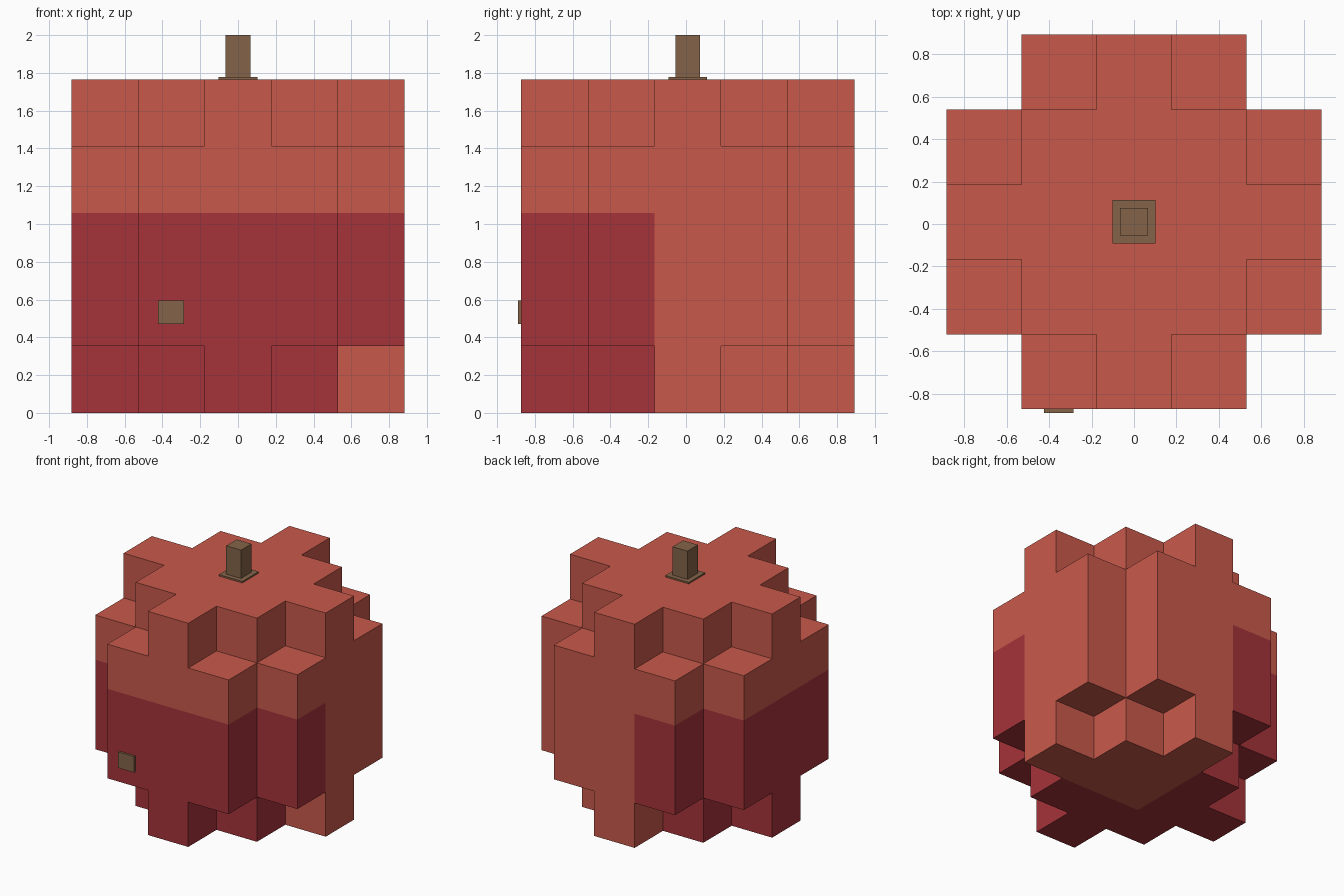
import bpy, bmesh
from mathutils import Vector

if "Cube" in bpy.data.objects:
    bpy.data.objects.remove(bpy.data.objects["Cube"])

S = 0.353                      # block size
YC = 0.01                      # body centre in y


def material(name, rgb):
    def lin(c):
        c /= 255
        return c / 12.92 if c <= 0.04045 else ((c + 0.055) / 1.055) ** 2.4
    m = bpy.data.materials.new(name)
    m.diffuse_color = (*[lin(c) for c in rgb], 1)
    m.use_nodes = True
    m.node_tree.nodes["Principled BSDF"].inputs["Base Color"].default_value = m.diffuse_color
    return m


RED = material("light red", (201, 89, 75))
DARK = material("dark red", (165, 51, 58))
BROWN = material("stem brown", (131, 100, 72))


def add_object(name, bm, mats):
    me = bpy.data.meshes.new(name)
    bm.to_mesh(me)
    bm.free()
    for m in mats:
        me.materials.append(m)
    ob = bpy.data.objects.new(name, me)
    bpy.context.collection.objects.link(ob)


def box(name, lo, hi, mat):
    bm = bmesh.new()
    bmesh.ops.create_cube(bm, size=1)
    for v in bm.verts:
        v.co = [lo[i] if v.co[i] < 0 else hi[i] for i in range(3)]
    add_object(name, bm, [mat])


# Stepped body: a rounded 5x5x5 stack of blocks
def filled(i, j, k):
    if not (abs(i) <= 2 and abs(j) <= 2 and 0 <= k <= 4):
        return False
    reach = 2 if k in (0, 4) else 3
    return abs(i) + abs(j) <= reach


# Darker lower part, wrapping the front and left sides
def is_dark(i, j, k):
    return k < 3 and (i < 0 or j < 0)


bm = bmesh.new()
for i in range(-2, 3):
    for j in range(-2, 3):
        for k in range(5):
            if not filled(i, j, k):
                continue
            centre = Vector((i * S, j * S + YC, (k + 0.5) * S))
            for axis in range(3):
                for sign in (-1, 1):
                    n = Vector((0, 0, 0))
                    n[axis] = sign
                    if filled(i + int(n.x), j + int(n.y), k + int(n.z)):
                        continue
                    u = Vector((0, 0, 0))
                    u[(axis + 1) % 3] = 1
                    w = n.cross(u)
                    corners = [centre + (n + a * u + b * w) * S / 2
                               for a, b in ((-1, -1), (1, -1), (1, 1), (-1, 1))]
                    f = bm.faces.new([bm.verts.new(c) for c in corners])
                    f.material_index = int(is_dark(i, j, k))
bmesh.ops.remove_doubles(bm, verts=bm.verts, dist=0.001)
bmesh.ops.dissolve_limit(bm, angle_limit=0.01, verts=bm.verts, edges=bm.edges,
                         delimit={'MATERIAL'})
add_object("fruit_body", bm, [RED, DARK])

# Stem, its base plate and the small spot on the front
TOP = 5 * S
box("stem", (-0.065, YC - 0.065, TOP), (0.065, YC + 0.065, 2.0), BROWN)
box("stem_base", (-0.102, YC - 0.102, TOP), (0.102, YC + 0.102, TOP + 0.012), BROWN)
box("front_spot", (-0.424, -0.89, 0.47), (-0.286, YC - 2.5 * S, 0.596), BROWN)
